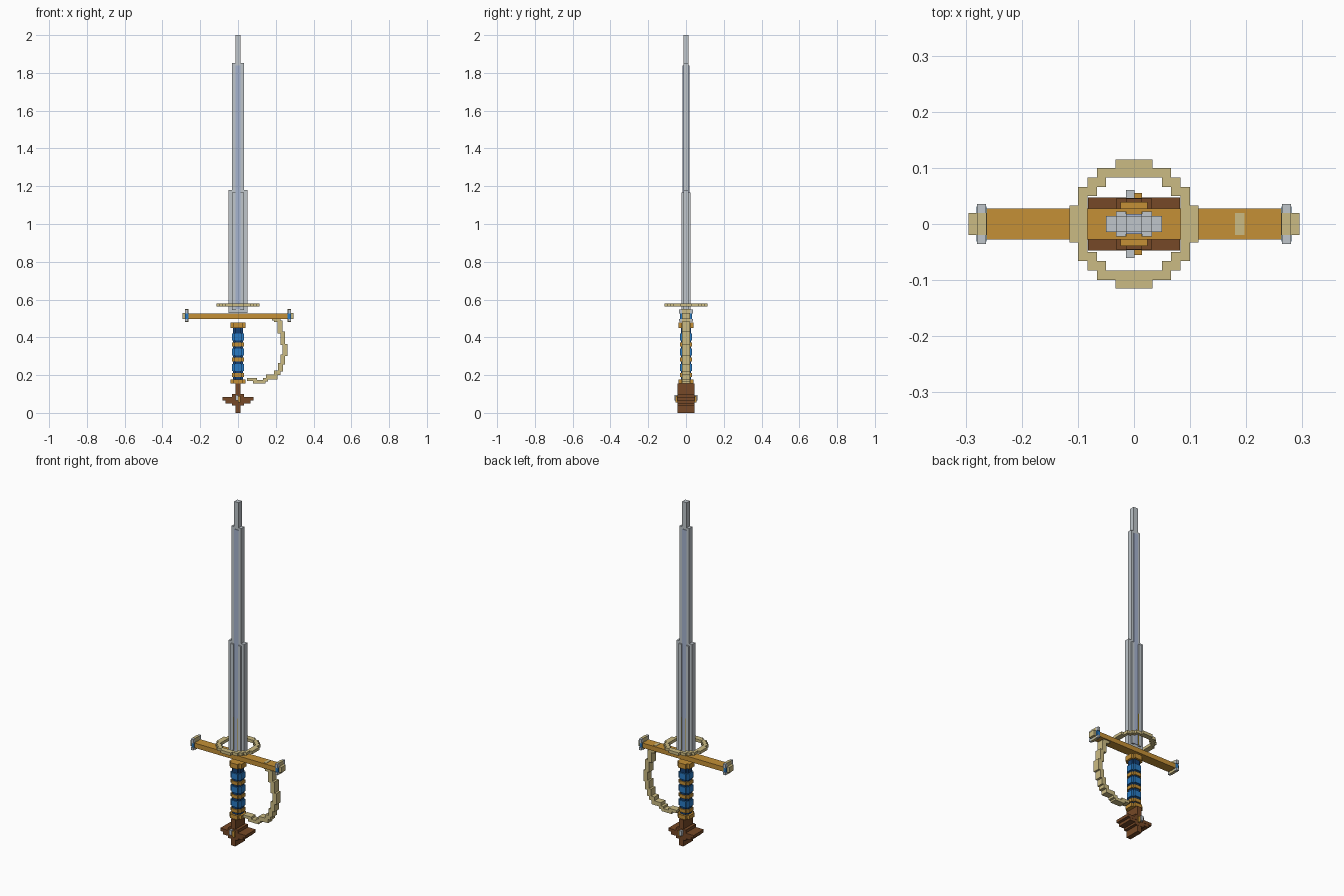
import bpy, bmesh
from mathutils import Matrix, Vector

cube = bpy.data.objects.get("Cube")
if cube:
    bpy.data.objects.remove(cube, do_unlink=True)


def material(name, r, g, b):
    color = [(c / 255) ** 2.2 for c in (r, g, b)] + [1]
    m = bpy.data.materials.new(name)
    m.use_nodes = True
    m.diffuse_color = color
    m.node_tree.nodes["Principled BSDF"].inputs["Base Color"].default_value = color
    return m


STEEL = material("steel", 190, 197, 202)
BLUE_STEEL = material("blue steel", 164, 178, 206)
PALE_GOLD = material("pale gold", 202, 186, 130)
GOLD = material("gold", 195, 143, 57)
DARK_GOLD = material("inlay gold", 196, 160, 40)
BLUE = material("blue", 45, 122, 195)
NAVY = material("navy", 26, 66, 118)
BROWN = material("brown", 117, 74, 43)


def blocks(name, mat, boxes):
    """One object made of boxes, each given as x range, y range, z range."""
    bm = bmesh.new()
    for x, y, z in boxes:
        size = [r[1] - r[0] for r in (x, y, z)]
        mid = Vector([(r[0] + r[1]) / 2 for r in (x, y, z)])
        bmesh.ops.create_cube(bm, size=1, matrix=Matrix.Translation(mid) @ Matrix.Diagonal((*size, 1)))
    mesh = bpy.data.meshes.new(name)
    bm.to_mesh(mesh)
    bm.free()
    mesh.materials.append(mat)
    obj = bpy.data.objects.new(name, mesh)
    bpy.context.collection.objects.link(obj)
    return obj


def both(h):
    return (-h, h)


def flip(r):
    return (-r[1], -r[0])


def chamfered(h, z):
    """Two crossed boxes that form a stepped round section."""
    return [(both(h), both(h * .62), z), (both(h * .62), both(h), z)]


# Blade: stepped edges, central ridge, raised rails beside a groove
T = .0145
blocks("blade_edges", STEEL, [
    (both(.05), both(T), (.53, 1.18)),
    (both(.031), both(T), (1.18, 1.853)),
    (both(T), both(T), (1.853, 2))])
blocks("blade_ridge", BLUE_STEEL, [(both(T), both(.0175), (.55, 1.84))])
rail = (T, .032)
blocks("blade_rails", STEEL, [(r, both(.0225), (.545, 1.167)) for r in (rail, flip(rail))])
inlay_x, inlay_y = (.0137, T), (.0175, .0223)
blocks("groove_inlays", DARK_GOLD, [(x, y, (.55, .74))
       for x in (inlay_x, flip(inlay_x)) for y in (inlay_y, flip(inlay_y))])

# Stepped guard ring, mirrored from one quadrant
steps = [((0, .033), (.083, .115)), ((.033, .066), (.083, .1)),
         ((.05, .083), (.066, .083)), ((.066, .1), (.05, .066)),
         ((.083, .1), (.033, .05)), ((.083, .115), (0, .033))]
blocks("guard_ring", PALE_GOLD, [(sx, sy, (.562, .579))
       for x, y in steps for sx in (x, flip(x)) for sy in (y, flip(y))])

# Crossguard and its banded ends
blocks("crossguard", GOLD, [(both(.265), both(.028), (.497, .525))])
for side, turn in (("left", lambda r: r), ("right", flip)):
    blocks(side + "_guard_cap", PALE_GOLD, [
        (turn((.262, .295)), both(.02), (.496, .528)),
        (turn((.263, .28)), both(.02), (.482, .549))])
    blocks(side + "_guard_plates", STEEL, [
        (turn((.264, .28)), both(.036), z) for z in ((.484, .498), (.525, .547))])
    blocks(side + "_guard_band", BLUE, [(turn((.263, .281)), both(.031), (.497, .526))])

# Knuckle bow as a stepped chain of blocks
bow = [((.18, .197), (.49, .527)), ((.19, .226), (.48, .497)),
       ((.208, .236), (.42, .49)), ((.225, .25), (.36, .43)),
       ((.236, .262), (.30, .365)), ((.225, .25), (.255, .31)),
       ((.212, .237), (.22, .265)), ((.19, .226), (.20, .225)),
       ((.148, .208), (.178, .203)), ((.132, .16), (.165, .185)),
       ((.08, .146), (.155, .173)), ((.047, .1), (.168, .185))]
blocks("knuckle_bow", PALE_GOLD, [(x, both(.02), z) for x, z in bow])

# Grip: dark core, raised wraps and end collars
blocks("grip_core", NAVY, chamfered(.027, (.16, .47)))
blocks("grip_wraps", BLUE, [b for z in (.24, .323, .401)
       for b in chamfered(.033, (z - .018, z + .018))])
blocks("grip_bands", GOLD, [b for z in (.2, .283, .362)
       for b in chamfered(.033, (z - .01, z + .01))])
blocks("grip_collars", GOLD, [b for z in ((.155, .178), (.45, .479))
       for b in chamfered(.039, z)])

# Pommel: upright slab with stepped wings and small side studs
blocks("pommel", BROWN, [
    (both(T), both(.045), (0, .155)),
    (both(.031), both(.046), (.038, .1)),
    (both(.065), both(.046), (.05, .066)),
    (both(.082), both(.047), (.066, .083))])
blocks("pommel_steel_stud", STEEL, [((-T, .001), both(.061), (.066, .095))])
blocks("pommel_gold_stud", GOLD, [((0, T), both(.055), (.055, .09))])
